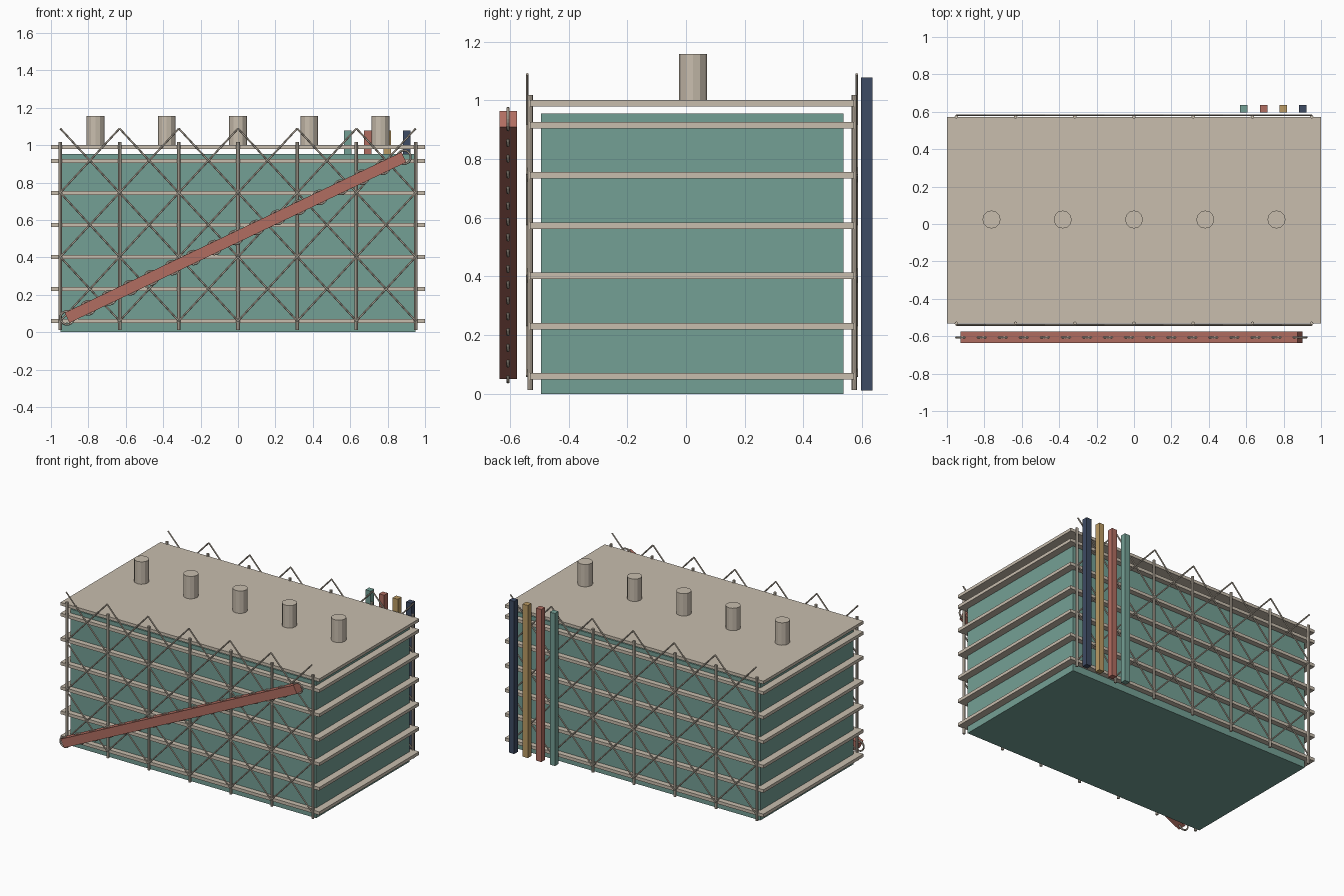
import bpy, math
from mathutils import Vector

if "Cube" in bpy.data.objects:
    bpy.data.objects.remove(bpy.data.objects["Cube"])


def material(name, rgb):
    m = bpy.data.materials.new(name)
    m.diffuse_color = (*rgb, 1)
    m.use_nodes = True
    m.node_tree.nodes["Principled BSDF"].inputs["Base Color"].default_value = m.diffuse_color
    return m


BEIGE = material("beige", (0.58, 0.51, 0.42))
TEAL = material("teal", (0.175, 0.35, 0.30))
RED = material("brick red", (0.44, 0.155, 0.12))
OCHRE = material("ochre", (0.50, 0.33, 0.13))
NAVY = material("navy", (0.048, 0.07, 0.125))


def finish(name, mat):
    o = bpy.context.object
    o.name = name
    o.data.materials.append(mat)
    return o


def box(name, centre, size, mat, tilt=0):
    bpy.ops.mesh.primitive_cube_add(size=1, location=centre, rotation=(0, tilt, 0))
    o = finish(name, mat)
    o.scale = size
    return o


def rod(name, a, b, r, mat, sides=8):
    a, b = Vector(a), Vector(b)
    d = b - a
    bpy.ops.mesh.primitive_cylinder_add(vertices=sides, radius=r, depth=d.length,
                                        location=(a + b) / 2)
    o = finish(name, mat)
    o.rotation_euler = d.to_track_quat('Z', 'Y').to_euler()
    return o


YC = 0.021                      # building centre in y
YH = 0.552                      # half depth of the floor slabs
BAY = 1.9 / 6
columns_x = [-0.95 + i * BAY for i in range(7)]

# Glazed body
box("glass_body", (0, YC, 0.477), (1.9, 1.03, 0.954), TEAL)

# Floor slabs and roof
for i in range(6):
    box("floor_slab", (0, YC, 0.06 + i * 0.171), (2, 2 * YH, 0.022), BEIGE)
box("roof_slab", (0, YC, 0.99), (2, 2 * YH, 0.021), BEIGE)

# Outer frame: columns and cross bracing, front and back
for side in (-1, 1):
    y = YC + side * YH
    for x in columns_x:
        rod("column", (x, y, 0.013), (x, y, 1.018), 0.0095, BEIGE)
    yb = y + side * 0.009
    for x in columns_x[:-1]:
        for k in range(3):
            z0, z1 = 0.06 + k * 0.343, 0.06 + (k + 1) * 0.343
            rod("brace", (x, yb, z0), (x + BAY, yb, z1), 0.005, BEIGE, 6)
            rod("brace", (x, yb, z1), (x + BAY, yb, z0), 0.005, BEIGE, 6)

# Roof vents
for i in range(-2, 3):
    rod("roof_vent", (i * 0.381, 0.024, 0.995), (i * 0.381, 0.024, 1.157), 0.048, BEIGE, 12)

# Coloured service ducts at the back
for i, mat in enumerate((TEAL, RED, OCHRE, NAVY)):
    box("service_duct", (0.588 + i * 0.105, 0.616, 0.545), (0.04, 0.04, 1.066), mat)

# Sloping escalator tube with rings
p0, p1 = Vector((-0.914, -0.606, 0.077)), Vector((0.887, -0.606, 0.936))
d = p1 - p0
box("escalator_tube", (p0 + p1) / 2, (d.length, 0.06, 0.06), RED, -math.atan2(d.z, d.x))
for i in range(17):
    bpy.ops.mesh.primitive_torus_add(major_radius=0.036, minor_radius=0.006,
                                     major_segments=20, minor_segments=6,
                                     location=p0 + d * i / 16,
                                     rotation=(math.pi / 2, 0, 0))
    finish("escalator_ring", BEIGE)
